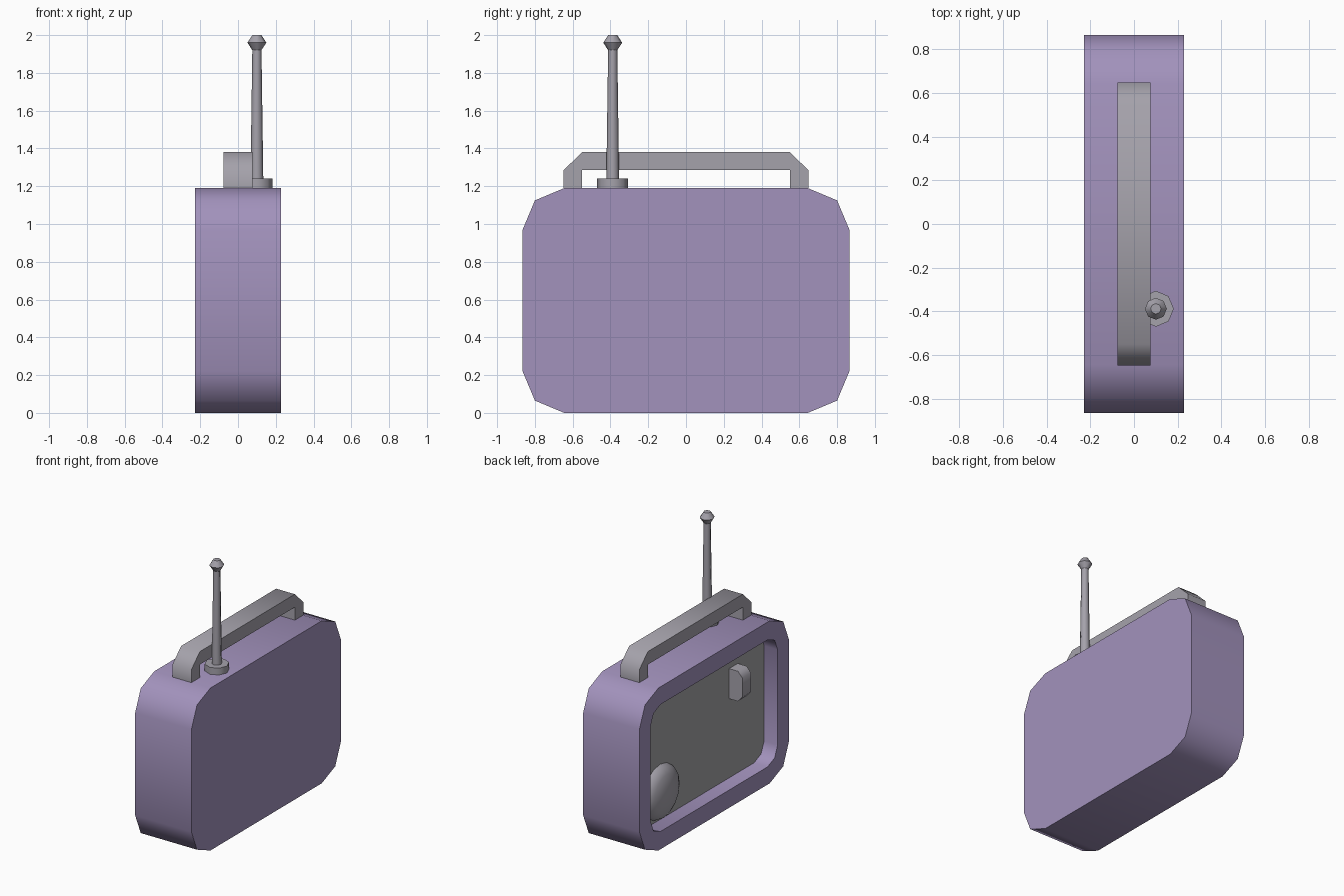
import bpy, bmesh, math
from mathutils import Matrix

if "Cube" in bpy.data.objects:
    bpy.data.objects.remove(bpy.data.objects["Cube"], do_unlink=True)


def srgb(c):
    c /= 255
    return c / 12.92 if c <= 0.04045 else ((c + 0.055) / 1.055) ** 2.4


def material(name, *rgb):
    m = bpy.data.materials.new(name)
    col = [srgb(c) for c in rgb] + [1]
    m.diffuse_color = col
    m.use_nodes = True
    m.node_tree.nodes["Principled BSDF"].inputs["Base Color"].default_value = col
    return m


purple = material("purple shell", 162, 146, 188)
grey = material("grey trim", 165, 162, 171)
panel_grey = material("panel grey", 164, 164, 166)


def finish(bm, name, *mats, angle=50):
    """Smooth shading with sharp creases, then make the object."""
    bmesh.ops.recalc_face_normals(bm, faces=bm.faces)
    for f in bm.faces:
        f.smooth = True
    for e in bm.edges:
        e.smooth = e.is_manifold and e.calc_face_angle() < math.radians(angle)
    me = bpy.data.meshes.new(name)
    bm.to_mesh(me)
    bm.free()
    for m in mats:
        me.materials.append(m)
    ob = bpy.data.objects.new(name, me)
    bpy.context.collection.objects.link(ob)
    return ob


def prism(points, x0, x1):
    """Extrude a side profile of (y, z) points from x0 to x1."""
    bm = bmesh.new()
    face = bm.faces.new([bm.verts.new((x0, y, z)) for y, z in points])
    ext = bmesh.ops.extrude_face_region(bm, geom=[face], use_keep_orig=True)
    for v in ext["geom"]:
        if isinstance(v, bmesh.types.BMVert):
            v.co.x = x1
    bmesh.ops.recalc_face_normals(bm, faces=bm.faces)
    return bm


def lathe(name, profile, x, y, mat, sides=8):
    """Stack of rings (radius, z) around a vertical axis, capped."""
    bm = bmesh.new()
    rings = []
    for r, z in profile:
        turn = [2 * math.pi * i / sides for i in range(sides)]
        rings.append([bm.verts.new((x + r * math.cos(a), y + r * math.sin(a), z))
                      for a in turn])
    for a, b in zip(rings, rings[1:]):
        for i in range(sides):
            j = (i + 1) % sides
            bm.faces.new((a[i], a[j], b[j], b[i]))
    bm.faces.new(rings[0])
    bm.faces.new(rings[-1])
    return finish(bm, name, mat)


# Case with a recessed face on the -x side
half_w, height, mid = 0.865, 1.19, 0.595
corner = [(half_w, 0.375), (0.80, 0.53), (0.645, mid)]
upper = corner + [(-y, z) for y, z in reversed(corner)]
outline = [(y, mid + z) for y, z in upper] + [(-y, mid - z) for y, z in upper]
bm = prism(outline, -0.228, 0.228)
front = min(bm.faces, key=lambda f: f.calc_center_median().x)
bmesh.ops.inset_region(bm, faces=[front], thickness=0.13, use_even_offset=True)
ext = bmesh.ops.extrude_discrete_faces(bm, faces=[front])
recess = ext["faces"][0]
for v in recess.verts:
    v.co.x = -0.118
recess.material_index = 1
finish(bm, "case", purple, panel_grey)

# Carrying handle
half = [(0.55, 1.19), (0.55, 1.285)]
outer = [(0.55, 1.38), (0.648, 1.285), (0.648, 1.19)]
right_half = list(reversed(half)) + []
loop = outer + half
loop += [(-y, z) for y, z in reversed(loop)]
finish(prism(loop, -0.076, 0.076), "handle", grey)

# Antenna: foot, tapered rod and tip
ax, ay = 0.1, -0.388
lathe("antenna_foot", [(0.082, 1.18), (0.082, 1.24)], ax, ay, grey)
lathe("antenna_rod", [(0.034, 1.23), (0.024, 1.94)], ax, ay, grey)
lathe("antenna_tip", [(0.024, 1.92), (0.05, 1.96), (0.024, 2.0)], ax, ay, grey)

# Tuning knob: chamfered wheel edge rising from the panel
bm = bmesh.new()
side = [(-0.11, 0.71), (-0.19, 0.71), (-0.225, 0.75),
        (-0.225, 0.89), (-0.19, 0.93), (-0.11, 0.93)]
rows = [[bm.verts.new((x, y, z)) for x, z in side] for y in (-0.33, -0.43)]
for row in rows:
    bm.faces.new(row)
for i in range(len(side)):
    j = (i + 1) % len(side)
    bm.faces.new((rows[0][i], rows[0][j], rows[1][j], rows[1][i]))
finish(bm, "tuning_knob", grey)

# Domed speaker low on the panel
bm = bmesh.new()
bmesh.ops.create_uvsphere(bm, u_segments=16, v_segments=8, radius=1)
place = (Matrix.Translation((-0.118, 0.47, 0.335))
         @ Matrix.Diagonal((0.08, 0.2, 0.2, 1)) @ Matrix.Rotation(math.pi / 2, 4, "Y"))
bmesh.ops.transform(bm, matrix=place, verts=bm.verts)
finish(bm, "speaker_dome", grey)
